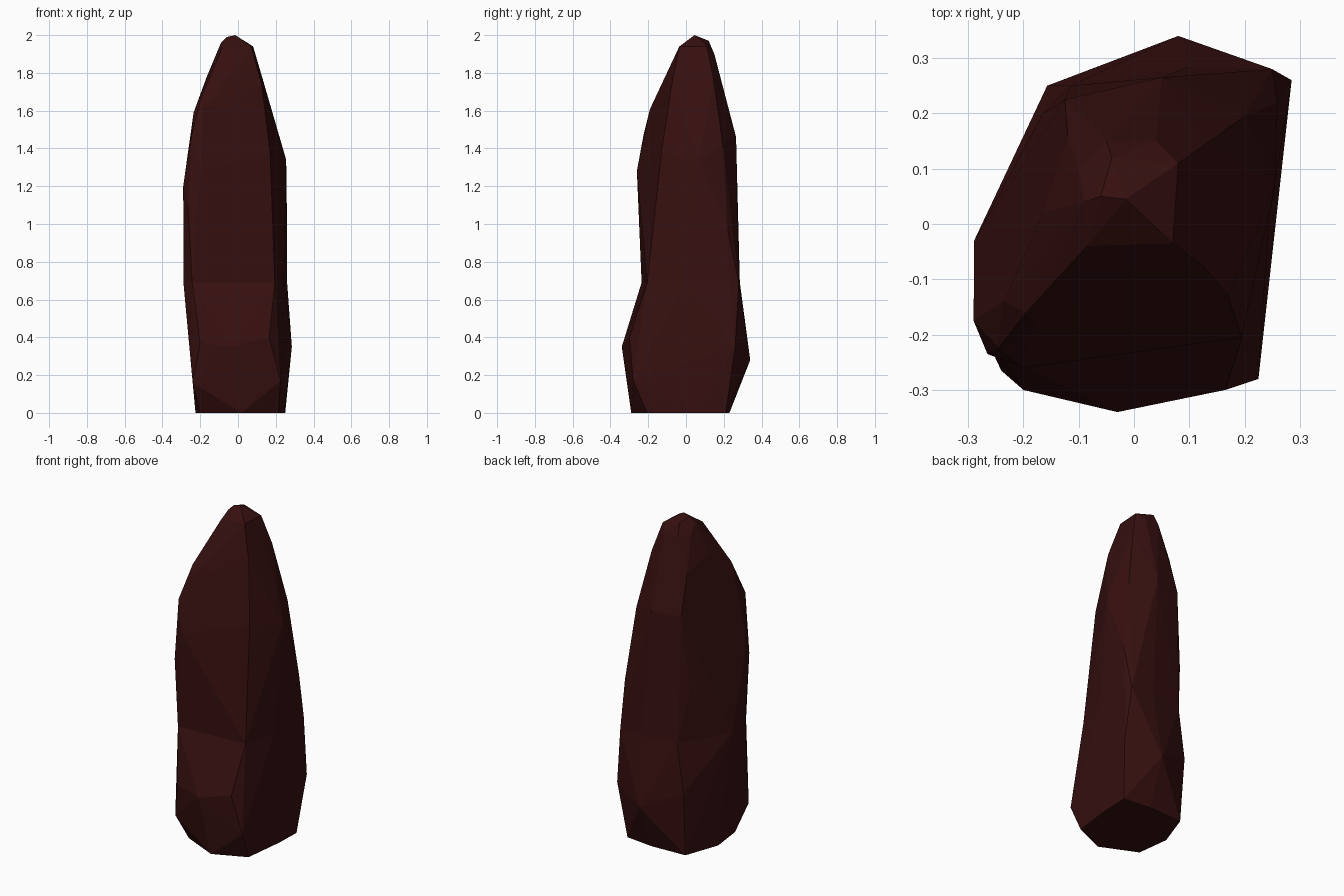
import bpy, bmesh, math

if "Cube" in bpy.data.objects:
    bpy.data.objects.remove(bpy.data.objects["Cube"])

# Cross-section where the narrow upper shaft meets the flared foot
WAIST_Z = 0.69
waist = [(-.243, -.235), (.195, -.205), (.243, 0), (.26, .23), (.25, .28),
         (.10, .285), (-.115, .25), (-.289, -.03), (-.289, -.16)]
base = [(-.20, -.19), (.02, -.29), (.215, -.205), (.245, .05), (.25, .21),
        (.075, .23), (-.15, .22), (-.225, .01)]

# Corners where the stone was chipped
belly = [(.08, .34, .28), (.285, .26, .35), (.225, -.28, .17), (.165, -.30, .40),
         (-.03, -.34, .35), (-.20, -.30, .37), (-.24, -.265, .16), (-.157, .25, .39)]
shaft = [(-.265, -.235, 1.10), (-.29, -.175, 1.20), (-.20, -.26, 1.28),
         (-.245, -.225, 1.47), (-.235, -.14, 1.59), (-.18, -.19, 1.61),
         (-.195, -.16, 1.67), (.17, -.13, 1.38), (.255, .07, 1.34),
         (.20, .195, 1.42), (.05, .265, 1.46), (-.125, .225, 1.46),
         (-.165, .20, 1.00), (.26, .22, .97), (-.165, .02, 1.78),
         (.13, .145, 1.77), (.125, -.075, 1.74), (-.12, .16, 1.70)]
tip = [(-.085, -.04, 1.93), (.07, -.035, 1.94), (.08, .11, 1.94), (.04, .15, 1.90),
       (-.05, .15, 1.90), (-.10, .10, 1.90), (-.09, .04, 1.96), (-.04, .12, 1.97),
       (-.06, .05, 1.99), (-.015, .045, 2.0)]


def at_height(outline, z):
    return [(x, y, z) for x, y in outline]


def add_chunk(bm, points):
    """Wrap a set of corners in flat facets."""
    verts = [bm.verts.new(p) for p in points]
    result = bmesh.ops.convex_hull(bm, input=verts)
    loose = {g for g in result["geom_interior"] + result["geom_unused"]
             if isinstance(g, bmesh.types.BMVert)}
    bmesh.ops.delete(bm, geom=list(loose), context='VERTS')


bm = bmesh.new()
ring = at_height(waist, WAIST_Z)
add_chunk(bm, at_height(base, 0) + belly + ring)
add_chunk(bm, ring + shaft + tip)

# Open the hidden joint, weld the halves and merge nearly flat facets
joint = [f for f in bm.faces if all(abs(v.co.z - WAIST_Z) < 1e-4 for v in f.verts)]
bmesh.ops.delete(bm, geom=joint, context='FACES')
bmesh.ops.remove_doubles(bm, verts=bm.verts[:], dist=0.002)
bmesh.ops.dissolve_limit(bm, angle_limit=math.radians(3),
                         verts=bm.verts[:], edges=bm.edges[:])
bmesh.ops.recalc_face_normals(bm, faces=bm.faces[:])

mesh = bpy.data.meshes.new("standing_stone")
bm.to_mesh(mesh)
bm.free()
stone = bpy.data.objects.new("standing_stone", mesh)
bpy.context.collection.objects.link(stone)

# Dark red-brown stone
mat = bpy.data.materials.new("dark_red_stone")
mat.diffuse_color = (0.038, 0.005, 0.005, 1)
mat.use_nodes = True
mat.node_tree.nodes["Principled BSDF"].inputs["Base Color"].default_value = mat.diffuse_color
mesh.materials.append(mat)
